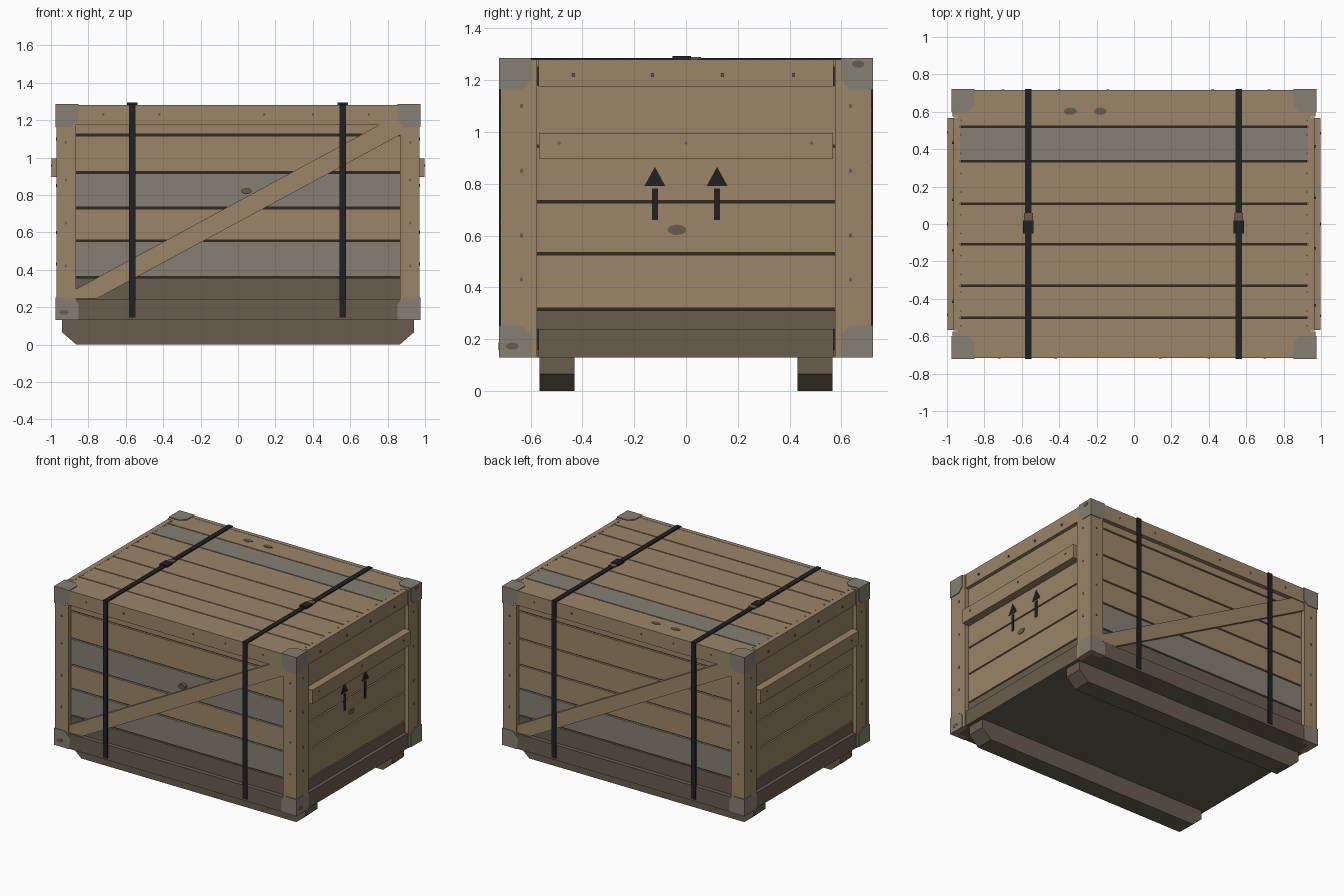
import bpy, bmesh, math
from mathutils import Vector

if "Cube" in bpy.data.objects:
    bpy.data.objects.remove(bpy.data.objects["Cube"])


def material(name, rgb):
    m = bpy.data.materials.new(name)
    m.diffuse_color = (*rgb, 1)
    m.use_nodes = True
    m.node_tree.nodes["Principled BSDF"].inputs["Base Color"].default_value = m.diffuse_color
    return m


TAN = material("tan wood", (0.325, 0.235, 0.137))
GREY = material("weathered grey wood", (0.235, 0.215, 0.170))
DARK = material("damp dark wood", (0.140, 0.110, 0.075))
GAP = material("gap shadow wood", (0.030, 0.023, 0.016))
METAL = material("corner metal", (0.235, 0.215, 0.172))
STRAP = material("black strap", (0.014, 0.015, 0.017))
KNOT = material("knot brown", (0.135, 0.105, 0.070))

# Face frames: (u axis, v axis, outward axis)
FRONT = (Vector((1, 0, 0)), Vector((0, 0, 1)), Vector((0, -1, 0)))
BACK = (Vector((-1, 0, 0)), Vector((0, 0, 1)), Vector((0, 1, 0)))
RIGHT = (Vector((0, 1, 0)), Vector((0, 0, 1)), Vector((1, 0, 0)))
LEFT = (Vector((0, -1, 0)), Vector((0, 0, 1)), Vector((-1, 0, 0)))
TOP = (Vector((1, 0, 0)), Vector((0, 1, 0)), Vector((0, 0, 1)))


def part(name, frame, polys, d0, d1, mat):
    """Extrude outlines drawn on a face from depth d0 to d1."""
    u, v, n = frame
    bm = bmesh.new()
    for poly in polys:
        lo = [bm.verts.new(u * a + v * b + n * d0) for a, b in poly]
        hi = [bm.verts.new(u * a + v * b + n * d1) for a, b in poly]
        bm.faces.new(lo[::-1])
        bm.faces.new(hi)
        for i in range(len(poly)):
            j = (i + 1) % len(poly)
            bm.faces.new((lo[i], lo[j], hi[j], hi[i]))
    bmesh.ops.recalc_face_normals(bm, faces=bm.faces[:])
    me = bpy.data.meshes.new(name)
    bm.to_mesh(me)
    bm.free()
    me.materials.append(mat)
    ob = bpy.data.objects.new(name, me)
    bpy.context.collection.objects.link(ob)
    return ob


def rect(u0, u1, v0, v1):
    return [(u0, v0), (u1, v0), (u1, v1), (u0, v1)]


def oval(u, v, ru, rv, n=12):
    return [(u + ru * math.cos(2 * math.pi * i / n),
             v + rv * math.sin(2 * math.pi * i / n)) for i in range(n)]


def boards(name, frame, half, lines, d0, d1, mats, gap=0.005):
    for i, mat in enumerate(mats):
        part(f"{name}_{i + 1}", frame,
             [rect(-half, half, lines[i] + gap, lines[i + 1] - gap)], d0, d1, mat)


def corner_plate(u, v, su, sv, size=0.122, cut=0.035):
    """Square plate in a corner with its inner tip cut off."""
    return [(u, v), (u - su * size, v), (u - su * size, v - sv * (size - cut)),
            (u - su * (size - cut), v - sv * size), (u, v - sv * size)]


BOT, TOPZ = 0.13, 1.28

# Dark core showing through the gaps, and the floor
part("inner_core", TOP, [rect(-0.925, 0.925, -0.67, 0.67)], 0.15, 1.262, GAP)
part("floor", TOP, [rect(-0.935, 0.935, -0.682, 0.682)], BOT, 0.16, DARK)

# Skids with chamfered ends
skid = [(-0.94, BOT), (-0.94, 0.065), (-0.865, 0), (0.865, 0), (0.94, 0.065), (0.94, BOT)]
for name, y in (("front_skid", 0.43), ("back_skid", -0.565)):
    part(name, FRONT, [skid], y, y + 0.135, DARK)

# Front and back walls
brace = [(-0.865, 0.245), (-0.757, 0.245), (0.865, 1.12),
         (0.865, 1.175), (0.757, 1.175), (-0.865, 0.297)]
long_lines = [0.235, 0.36, 0.555, 0.73, 0.92, 1.12, 1.185]
for side, frame, upper in (("front", FRONT, GREY), ("back", BACK, TAN)):
    boards(f"{side}_board", frame, 0.88, long_lines, 0.66, 0.685,
           [DARK, GREY, TAN, upper, TAN, TAN])
    part(f"{side}_stiles", frame,
         [rect(s * 0.918 - 0.053, s * 0.918 + 0.053, BOT, TOPZ) for s in (-1, 1)],
         0.68, 0.716, TAN)
    part(f"{side}_top_rail", frame, [rect(-0.865, 0.865, 1.175, TOPZ)], 0.685, 0.716, TAN)
    part(f"{side}_bottom_rail", frame, [rect(-0.865, 0.865, BOT, 0.24)], 0.66, 0.716, DARK)
    part(f"{side}_brace", frame, [brace], 0.68, 0.71, TAN)
    nails = [(u, 1.23) for u in (-0.72, -0.42, 0.14, 0.4, 0.7)]
    nails += [(s * 0.92, z) for s in (-1, 1) for z in (0.42, 0.65, 0.88, 1.08)]
    part(f"{side}_nails", frame, [oval(u, v, 0.007, 0.009, 6) for u, v in nails],
         0.712, 0.719, KNOT)

# Side walls with handle cleats
side_lines = [0.235, 0.315, 0.53, 0.73, 0.945, 1.185]
for side, frame in (("right", RIGHT), ("left", LEFT)):
    boards(f"{side}_board", frame, 0.59, side_lines, 0.915, 0.94,
           [DARK, TAN, TAN, TAN, TAN])
    part(f"{side}_stiles", frame,
         [rect(s * 0.6275 - 0.0525, s * 0.6275 + 0.0525, BOT, TOPZ) for s in (-1, 1)],
         0.93, 0.97, TAN)
    part(f"{side}_top_rail", frame, [rect(-0.57, 0.57, 1.175, TOPZ)], 0.93, 0.966, TAN)
    part(f"{side}_bottom_rail", frame, [rect(-0.57, 0.57, BOT, 0.24)], 0.92, 0.966, DARK)
    part(f"{side}_handle_cleat", frame, [rect(-0.567, 0.567, 0.895, 0.995)], 0.935, 0.997, TAN)
    nails = [(u, 1.22) for u in (-0.435, -0.13, 0.14, 0.415)]
    nails += [(s * 0.635, z) for s in (-1, 1) for z in (0.43, 0.6, 0.85, 1.1)]
    part(f"{side}_nails", frame, [oval(u, v, 0.007, 0.009, 6) for u, v in nails],
         0.96, 0.973, KNOT)
    part(f"{side}_cleat_nails", frame,
         [oval(u, 0.957, 0.007, 0.007, 6) for u in (-0.49, 0, 0.485)], 0.99, 1.0, KNOT)

# Lid boards
lid_lines = [-0.688, -0.5, -0.33, -0.108, 0.107, 0.335, 0.52, 0.688]
boards("lid_board", TOP, 0.94, lid_lines, 1.25, 1.279, [TAN] * 5 + [GREY, TAN], 0.004)
lid_nails = [(s * 0.925, (a + b) / 2 + d) for s in (-1, 1)
             for a, b in zip(lid_lines, lid_lines[1:]) for d in (-0.05, 0.05)]
part("lid_nails", TOP, [oval(u, v, 0.006, 0.006, 6) for u, v in lid_nails],
     1.27, 1.282, KNOT)

# Metal corner plates on every upright face and on the lid
signs = [(a, b) for a in (-1, 1) for b in (-1, 1)]
for side, frame, half, depth in (("front", FRONT, 0.975, 0.716), ("back", BACK, 0.975, 0.716),
                                 ("right", RIGHT, 0.72, 0.970), ("left", LEFT, 0.72, 0.970)):
    part(f"{side}_corner_plates", frame,
         [corner_plate(a * half, 1.285 if b > 0 else BOT, a, b) for a, b in signs],
         depth - 0.001, depth + 0.005, METAL)
part("lid_corner_plates", TOP,
     [corner_plate(a * 0.975, b * 0.72, a, b) for a, b in signs], 1.279, 1.285, METAL)

# Straps with buckles
for name, x in (("left", -0.565), ("right", 0.56)):
    w = 0.018
    part(f"{name}_strap_top", TOP, [rect(x - w, x + w, -0.722, 0.722)], 1.279, 1.286, STRAP)
    part(f"{name}_strap_front", FRONT, [rect(x - w, x + w, 0.145, 1.286)], 0.714, 0.722, STRAP)
    part(f"{name}_strap_back", BACK, [rect(-x - w, -x + w, 0.145, 1.286)], 0.714, 0.722, STRAP)
    part(f"{name}_buckle", TOP, [rect(x - 0.029, x + 0.029, -0.052, 0.02)], 1.28, 1.293, STRAP)
    part(f"{name}_buckle_clip", TOP, [rect(x - 0.024, x + 0.024, 0.02, 0.058)],
         1.28, 1.289, KNOT)

# Painted up arrows
arrows = []
for y in (-0.12, 0.12):
    arrows.append([(y - 0.012, 0.66), (y + 0.012, 0.66), (y + 0.012, 0.782), (y - 0.012, 0.782)])
    arrows.append([(y - 0.04, 0.792), (y + 0.04, 0.792), (y, 0.865)])
part("painted_arrows", RIGHT, arrows, 0.939, 0.943, STRAP)

# Wood knots and rust spots
part("right_knot", RIGHT, [oval(-0.035, 0.622, 0.036, 0.02)], 0.939, 0.943, KNOT)
part("front_knot", FRONT, [oval(0.045, 0.82, 0.028, 0.016)], 0.68, 0.713, KNOT)
part("lid_knots", TOP, [oval(u, 0.603, 0.035, 0.019) for u in (-0.34, -0.18)],
     1.277, 1.282, KNOT)
part("right_rust_spots", RIGHT, [oval(0.665, 1.262, 0.025, 0.014), oval(-0.67, 0.173, 0.025, 0.014)],
     0.974, 0.977, KNOT)
part("front_rust_spot", FRONT, [oval(-0.93, 0.173, 0.025, 0.014)], 0.72, 0.723, KNOT)
